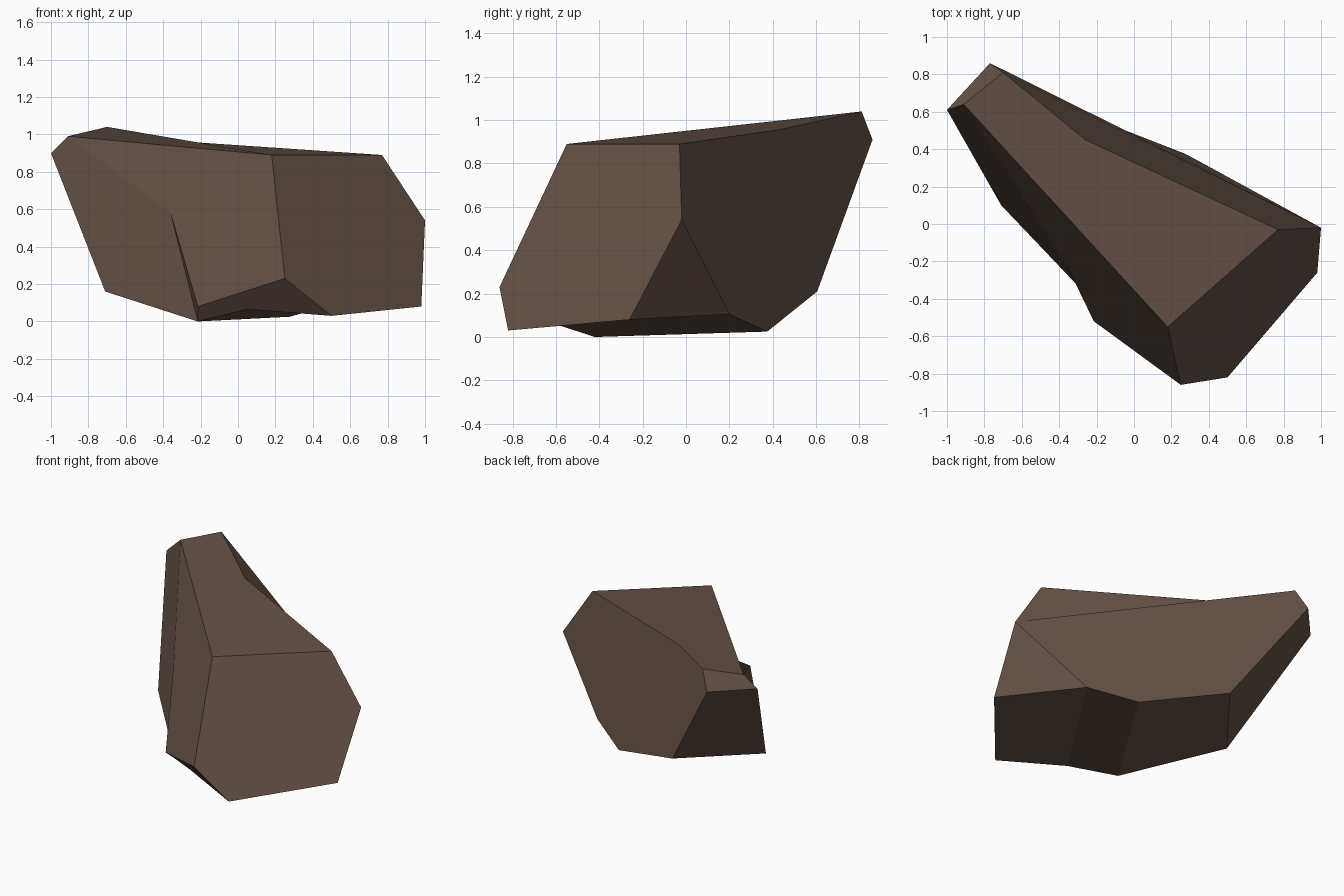
import bpy
import bmesh
from mathutils import Vector

default_cube = bpy.data.objects.get("Cube")
if default_cube:
    bpy.data.objects.remove(default_cube, do_unlink=True)


def flat_material(name, color):
    mat = bpy.data.materials.new(name)
    mat.use_nodes = True
    mat.diffuse_color = color
    shader = next(n for n in mat.node_tree.nodes if n.type == "BSDF_PRINCIPLED")
    shader.inputs["Base Color"].default_value = color
    shader.inputs["Roughness"].default_value = 0.9
    return mat


# Corners of the boulder
corners = {
    # crown
    "peak_side": (-1.0, 0.61, 0.9),
    "peak_front": (-0.91, 0.64, 0.99),
    "peak_top": (-0.7, 0.81, 1.04),
    "peak_back": (-0.77, 0.86, 0.91),
    "ridge": (-0.26, 0.45, 0.96),
    "crown_left": (0.77, -0.03, 0.89),
    "crown_front": (0.18, -0.55, 0.89),
    # flanks
    "flank_left": (1.0, -0.02, 0.54),
    "flank_front": (0.25, -0.86, 0.23),
    "notch_top": (-0.36, -0.22, 0.58),
    "notch_low": (-0.215, -0.52, 0.08),
    # foot
    "foot_left": (0.98, -0.26, 0.08),
    "foot_front": (0.5, -0.82, 0.03),
    "foot_mid": (0.05, -0.62, 0.065),
    "foot_right": (-0.215, -0.42, 0.0),
    "foot_side": (-0.71, 0.1, 0.16),
    "heel_right": (-0.315, 0.605, 0.21),
    "heel_mid": (0.275, 0.375, 0.025),
    "heel_left": (0.57, 0.2, 0.105),
}

# Panels of the boulder; a warped panel is folded into several facets
panels = [
    # top
    ["peak_front crown_front crown_left ridge peak_top"],
    ["peak_side peak_front peak_top peak_back"],
    # front
    ["crown_front flank_front foot_front foot_left flank_left crown_left"],
    ["peak_front flank_front crown_front",
     "peak_front notch_top flank_front",
     "notch_top notch_low flank_front"],
    ["peak_side foot_side foot_right notch_top peak_front"],
    ["notch_top foot_right notch_low"],
    # back
    ["ridge crown_left flank_left",
     "peak_top ridge flank_left",
     "peak_back peak_top flank_left",
     "peak_back flank_left heel_right",
     "heel_right flank_left heel_mid",
     "heel_mid flank_left heel_left"],
    ["peak_side peak_back heel_right foot_side"],
    ["flank_left foot_left heel_left"],
    # underside
    ["notch_low foot_right foot_mid foot_front flank_front"],
    ["foot_left foot_front foot_mid heel_left"],
    ["heel_left foot_mid foot_right heel_mid"],
    ["heel_mid foot_right foot_side heel_right"],
]

bm = bmesh.new()
verts = {name: bm.verts.new(co) for name, co in corners.items()}
panel_of_face = []
for index, panel in enumerate(panels):
    for facet in panel:
        bm.faces.new([verts[name] for name in facet.split()])
        panel_of_face.append(index)
bmesh.ops.recalc_face_normals(bm, faces=bm.faces[:])

mesh = bpy.data.meshes.new("boulder")
bm.to_mesh(mesh)
bm.free()
mesh.materials.append(flat_material("brown_stone", (0.125, 0.083, 0.063, 1.0)))

# Shade each panel evenly with its mean normal
panel_normals = [Vector() for panel in panels]
for poly in mesh.polygons:
    poly.use_smooth = True
    panel_normals[panel_of_face[poly.index]] += poly.normal * poly.area
loop_normals = [panel_normals[panel_of_face[poly.index]].normalized()
                for poly in mesh.polygons for _ in poly.loop_indices]
mesh.normals_split_custom_set(loop_normals)

boulder = bpy.data.objects.new("boulder", mesh)
bpy.context.collection.objects.link(boulder)
